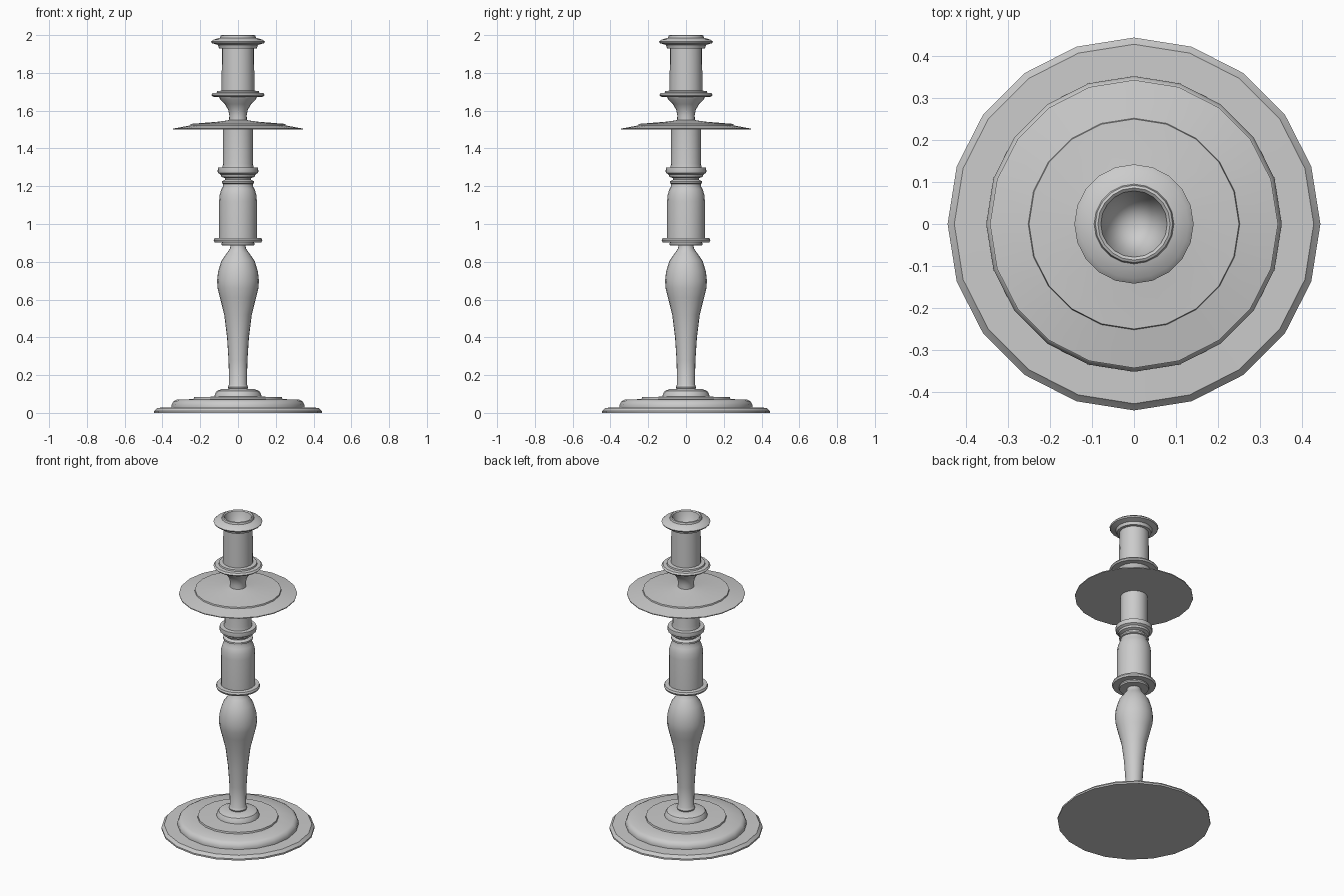
import bpy, bmesh
from math import pi, radians
from mathutils import Matrix, Vector

SIDES = 20

default = bpy.data.objects.get("Cube")
if default:
    bpy.data.objects.remove(default, do_unlink=True)

metal = bpy.data.materials.new("grey metal")
metal.use_nodes = True
grey = (0.6, 0.6, 0.6, 1)
metal.diffuse_color = grey
metal.node_tree.nodes["Principled BSDF"].inputs["Base Color"].default_value = grey


def turn(name, profile):
    """Lathe a (radius, height) profile, listed bottom to top, around z."""
    bm = bmesh.new()
    verts = [bm.verts.new((r, 0, z)) for r, z in profile]
    edges = [bm.edges.new(pair) for pair in zip(verts, verts[1:])]
    bmesh.ops.spin(bm, geom=verts + edges, cent=(0, 0, 0), axis=(0, 0, 1),
                   angle=2 * pi, steps=SIDES, use_merge=False)
    bmesh.ops.remove_doubles(bm, verts=bm.verts, dist=0.0005)
    bmesh.ops.recalc_face_normals(bm, faces=bm.faces)
    # The widest part of the wall must face away from the axis
    wall = max(bm.faces, key=lambda f: abs(f.normal.xy.dot(f.calc_center_median().xy)))
    if wall.normal.xy.dot(wall.calc_center_median().xy) < 0:
        bmesh.ops.reverse_faces(bm, faces=bm.faces)
    mesh = bpy.data.meshes.new(name)
    bm.to_mesh(mesh)
    bm.free()
    mesh.materials.append(metal)
    obj = bpy.data.objects.new(name, mesh)
    bpy.context.collection.objects.link(obj)
    bpy.ops.object.select_all(action="DESELECT")
    obj.select_set(True)
    bpy.context.view_layer.objects.active = obj
    bpy.ops.object.shade_smooth_by_angle(angle=radians(35))
    return obj


# Stepped foot with a flat underside
turn("base", [(0, 0), (.444, 0), (.444, .01), (.432, .022), (.428, .027), (.352, .028),
              (.352, .042), (.343, .06), (.325, .07), (.235, .073), (.233, .083),
              (.125, .086), (.122, .1), (.112, .116), (.09, .125), (.05, .128)])

# Slim shaft swelling into a vase shape
turn("baluster_stem", [(.05, .128), (.053, .136), (.05, .145), (.047, .15), (.05, .28),
                       (.058, .4), (.073, .52), (.096, .61), (.108, .66), (.111, .7),
                       (.105, .75), (.088, .805), (.06, .845), (.042, .87), (.04, .885)])

turn("lower_collar", [(.04, .885), (.085, .885), (.088, .893), (.085, .903), (.124, .903),
                      (.129, .914), (.124, .925), (.1, .927)])

# Thick shouldered column
turn("middle_column", [(.1, .927), (.1, 1.12), (.097, 1.155), (.088, 1.185), (.079, 1.2),
                       (.078, 1.213)])

turn("grooved_collar", [(.078, 1.213), (.086, 1.216), (.086, 1.226), (.068, 1.235),
                        (.07, 1.243), (.088, 1.25), (.092, 1.262), (.106, 1.27),
                        (.108, 1.28), (.106, 1.298), (.082, 1.3)])

turn("upper_column", [(.082, 1.3), (.079, 1.32), (.079, 1.5)])

# Wide dish that catches the wax
turn("drip_pan", [(.079, 1.5), (.343, 1.5), (.343, 1.505), (.252, 1.522), (.25, 1.53),
                  (.1, 1.542), (.047, 1.55)])

turn("socket_neck", [(.047, 1.55), (.046, 1.575), (.052, 1.605), (.07, 1.635),
                     (.094, 1.66), (.1, 1.672)])

turn("socket_collar", [(.1, 1.672), (.134, 1.674), (.142, 1.683), (.134, 1.693),
                       (.112, 1.695), (.11, 1.704), (.087, 1.706)])

# Candle holder with flared lip and tapering bore
turn("candle_socket", [(.087, 1.706), (.085, 1.928), (.1, 1.93), (.106, 1.948), (.138, 1.957),
                       (.142, 1.965), (.13, 1.976), (.095, 1.986), (.092, 1.997), (.086, 2),
                       (.079, 1.994), (.076, 1.98), (0, 1.75)])
